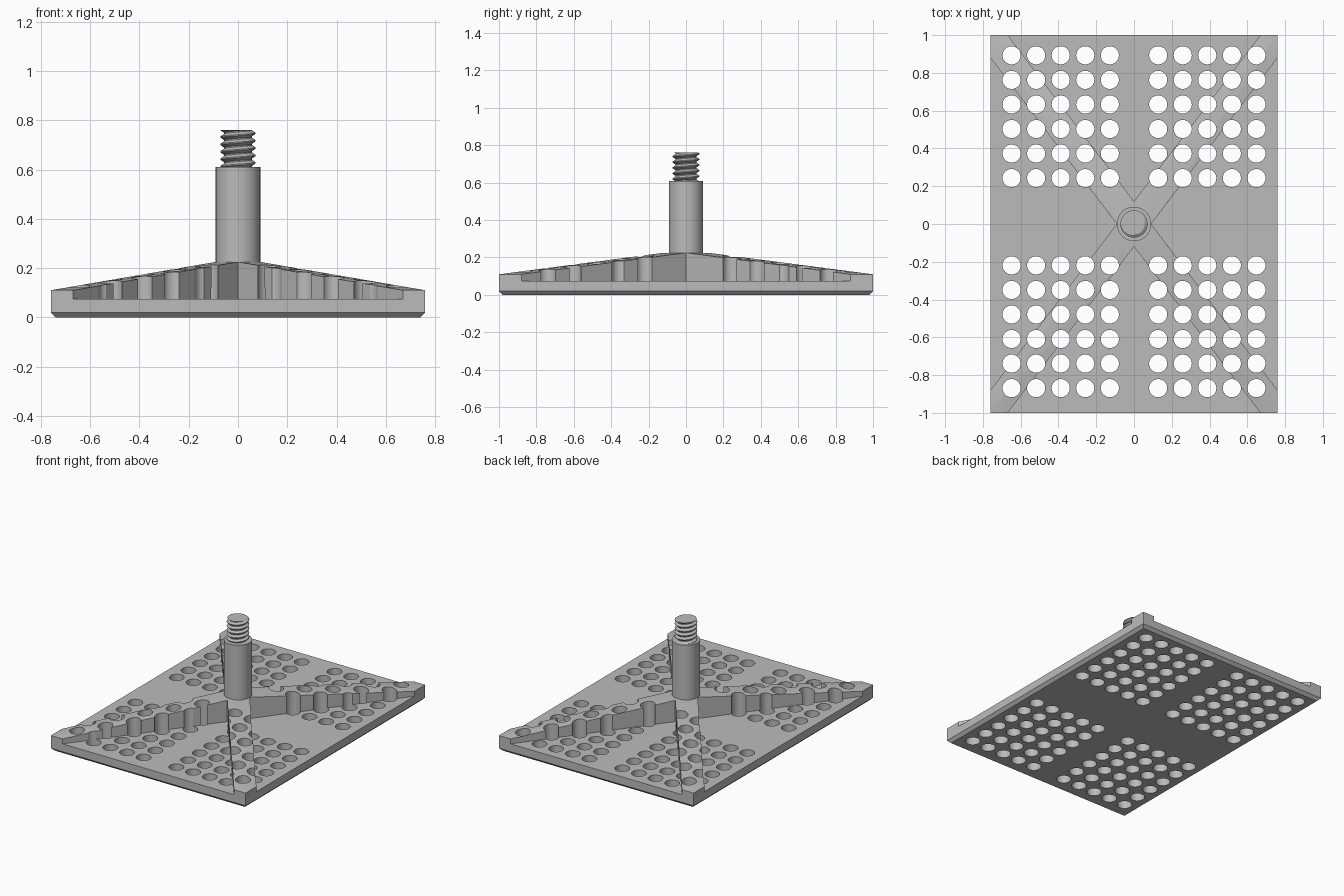
import bpy, bmesh, math
from mathutils import Matrix

if "Cube" in bpy.data.objects:
    bpy.data.objects.remove(bpy.data.objects["Cube"], do_unlink=True)

HALF_X, HALF_Y = 0.76, 1.0
PLATE_TOP, RIB_LOW, RIB_HIGH = 0.075, 0.11, 0.225
POST_TOP, STUD_TOP = 0.61, 0.76
SIDES = 32

grey = bpy.data.materials.new("grey metal")
grey.use_nodes = True
grey.diffuse_color = (0.5, 0.5, 0.5, 1)
grey.node_tree.nodes["Principled BSDF"].inputs["Base Color"].default_value = (0.5, 0.5, 0.5, 1)


def finish(bm, name):
    bmesh.ops.recalc_face_normals(bm, faces=bm.faces)
    mesh = bpy.data.meshes.new(name)
    bm.to_mesh(mesh)
    bm.free()
    mesh.materials.append(grey)
    obj = bpy.data.objects.new(name, mesh)
    bpy.context.collection.objects.link(obj)
    return obj


def activate(obj):
    bpy.ops.object.select_all(action='DESELECT')
    obj.select_set(True)
    bpy.context.view_layer.objects.active = obj


def smooth(obj, degrees):
    activate(obj)
    bpy.ops.object.shade_smooth_by_angle(angle=math.radians(degrees))


def combine(target, other, operation):
    mod = target.modifiers.new("combine", 'BOOLEAN')
    mod.operation, mod.object, mod.solver = operation, other, 'EXACT'
    activate(target)
    bpy.ops.object.modifier_apply(modifier=mod.name)
    bpy.data.objects.remove(other, do_unlink=True)


def hull(points, name):
    bm = bmesh.new()
    for p in points:
        bm.verts.new(p)
    bmesh.ops.convex_hull(bm, input=bm.verts)
    bmesh.ops.dissolve_limit(bm, angle_limit=0.002, verts=bm.verts, edges=bm.edges)
    return finish(bm, name)


def add_cylinder(bm, x, y, z0, z1, radius):
    bmesh.ops.create_cone(bm, cap_ends=True, segments=SIDES, radius1=radius, radius2=radius,
                          depth=z1 - z0, matrix=Matrix.Translation((x, y, (z0 + z1) / 2)))


# Plate with a chamfered lower edge
chamfer = 0.02
plate = hull([(sx * (HALF_X - inset), sy * (HALF_Y - inset), z)
              for sx in (-1, 1) for sy in (-1, 1)
              for inset, z in ((chamfer, 0), (0, chamfer), (0, PLATE_TOP))], "base_plate")

# Two crossing diagonal ribs, rising from the corners to the post
for side in (-1, 1):
    outline = []
    for end in (-1, 1):
        outline += [(end * x, end * side * y, top) for x, y, top in (
            (0.669, HALF_Y, RIB_LOW), (HALF_X, HALF_Y, RIB_LOW), (HALF_X, 0.88, RIB_LOW),
            (0, 0.12, RIB_HIGH), (0.091, 0, RIB_HIGH))]
    points = [(x, y, z) for x, y, top in outline for z in (0.04, top)]
    combine(plate, hull(points, "rib"), 'UNION')

# Four groups of round holes through plate and ribs
bm = bmesh.new()
for column in range(5):
    for row in range(6):
        for x in (-0.648 + 0.13 * column, 0.128 + 0.13 * column):
            for y in (0.243 + 0.13 * row, -0.219 - 0.13 * row):
                add_cylinder(bm, x, y, -0.1, 0.4, 0.048)
cutter = finish(bm, "hole_cutter")
cutter.hide_render = True
combine(plate, cutter, 'DIFFERENCE')
smooth(plate, 20)

# Round post
bm = bmesh.new()
add_cylinder(bm, 0, 0, 0.1, POST_TOP, 0.091)
smooth(finish(bm, "post"), 30)

# Threaded stud: helical rows trimmed flat at both ends
pitch, root, crest = 0.03, 0.056, 0.072
steps = (0, 0.15, 0.5, 0.65)


def thread_radius(phase):
    p = phase % 1
    if p < 0.15:
        t = 0
    elif p < 0.5:
        t = (p - 0.15) / 0.35
    elif p < 0.65:
        t = 1
    else:
        t = (1 - p) / 0.35
    return root + (crest - root) * t


bm = bmesh.new()
height = STUD_TOP - POST_TOP
turns = round(height / pitch)
rows = []
for turn in range(-1, turns + 1):
    for step in steps:
        row = []
        for i in range(SIDES + 1):
            around = i / SIDES
            z = min(max((turn + step + around) * pitch, 0), height)
            r = thread_radius(z / pitch - around + 1e-7)
            a = around * math.tau
            row.append(bm.verts.new((r * math.cos(a), r * math.sin(a), POST_TOP + z)))
        rows.append(row)
for low, high in zip(rows, rows[1:]):
    for i in range(SIDES):
        bm.faces.new((low[i], low[i + 1], high[i + 1], high[i]))
bmesh.ops.remove_doubles(bm, verts=bm.verts, dist=1e-5)
bmesh.ops.holes_fill(bm, edges=[e for e in bm.edges if e.is_boundary], sides=0)
smooth(finish(bm, "threaded_stud"), 30)
